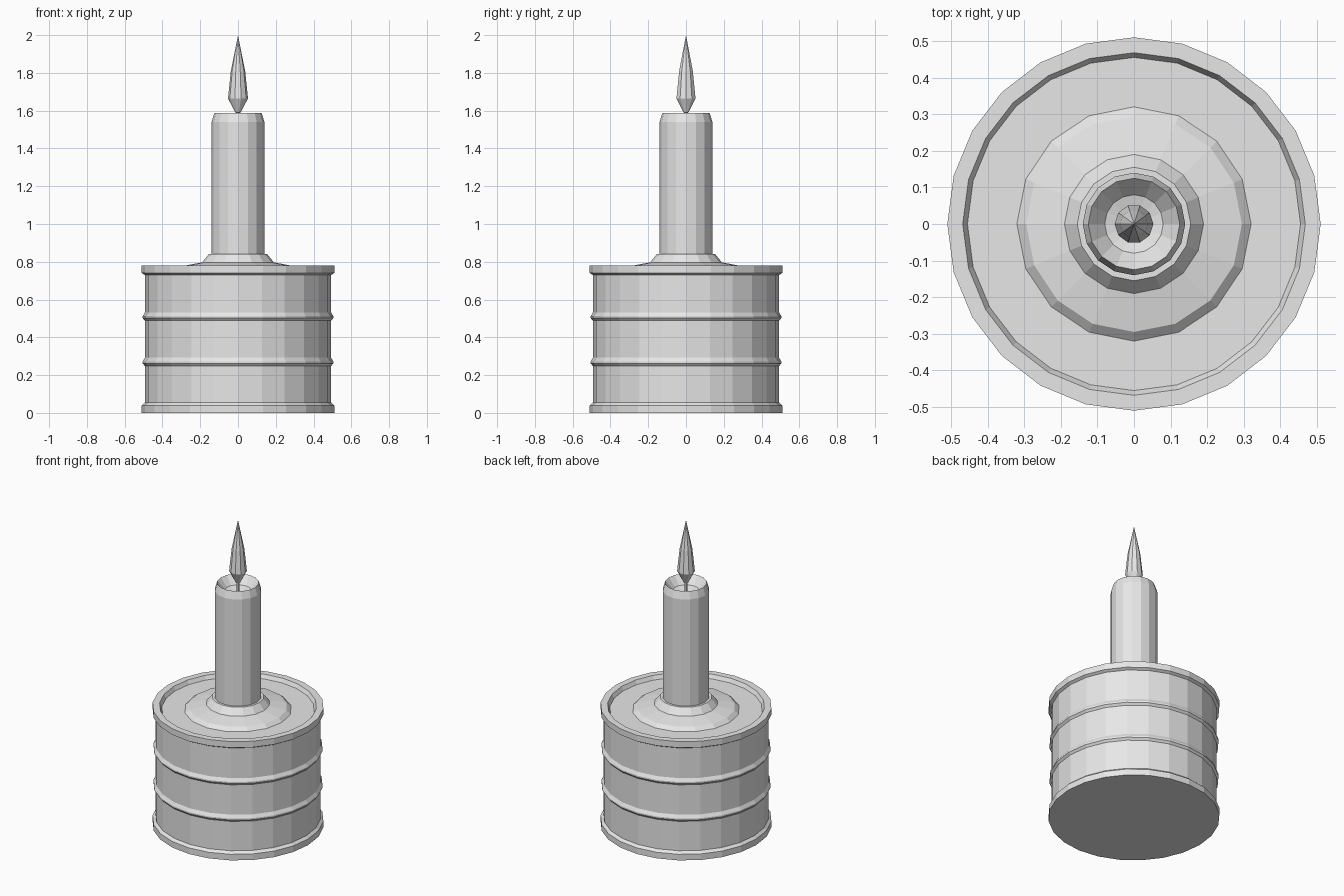
import bpy, bmesh, math

cube = bpy.data.objects.get("Cube")
if cube:
    bpy.data.objects.remove(cube, do_unlink=True)

grey = bpy.data.materials.new("light grey")
grey.use_nodes = True
colour = (0.8, 0.8, 0.8, 1)
grey.diffuse_color = colour
grey.node_tree.nodes["Principled BSDF"].inputs["Base Color"].default_value = colour


def lathe(name, profile, sides):
    """Revolve (radius, height) points about z; radius 0 makes a pole."""
    bm = bmesh.new()
    rings = []
    for r, z in profile:
        if r == 0:
            rings.append([bm.verts.new((0, 0, z))] * sides)
        else:
            rings.append([bm.verts.new((r * math.cos(i * math.tau / sides),
                                        r * math.sin(i * math.tau / sides), z))
                          for i in range(sides)])
    for a, b in zip(rings, rings[1:]):
        for i in range(sides):
            j = (i + 1) % sides
            corners = list(dict.fromkeys((a[i], a[j], b[j], b[i])))
            bm.faces.new(corners)
    # Close open ends with flat caps
    for ring in (rings[0], rings[-1]):
        if ring[0] is not ring[1]:
            bm.faces.new(ring)
    bmesh.ops.recalc_face_normals(bm, faces=bm.faces)
    mesh = bpy.data.meshes.new(name)
    bm.to_mesh(mesh)
    bm.free()
    mesh.materials.append(grey)
    obj = bpy.data.objects.new(name, mesh)
    bpy.context.collection.objects.link(obj)
    return obj


# Drum with rolled rims, two raised ribs and a recessed lid
wall = 0.493
drum = [(0.51, 0), (0.51, 0.04), (wall, 0.055)]
for z in (0.27, 0.51):
    drum += [(wall, z - 0.022), (0.505, z - 0.008), (0.505, z + 0.002), (wall, z + 0.022)]
drum += [(wall, 0.73), (0.51, 0.74), (0.51, 0.78), (0.468, 0.78), (0.455, 0.755)]
lathe("drum", drum, 24)

# Stepped collar on the lid
lathe("collar", [(0.32, 0.755), (0.295, 0.777), (0.19, 0.797), (0.155, 0.84)], 16)

# Candle with a bevelled lip and a hollow top
lathe("candle", [(0.14, 0.8), (0.14, 1.54), (0.125, 1.588), (0.08, 1.535), (0, 1.515)], 16)

# Wick and flame
lathe("wick", [(0.01, 1.51), (0.01, 1.6)], 8)
lathe("flame", [(0, 1.585), (0.014, 1.59), (0.053, 1.665), (0.038, 1.81), (0, 2)], 10)
